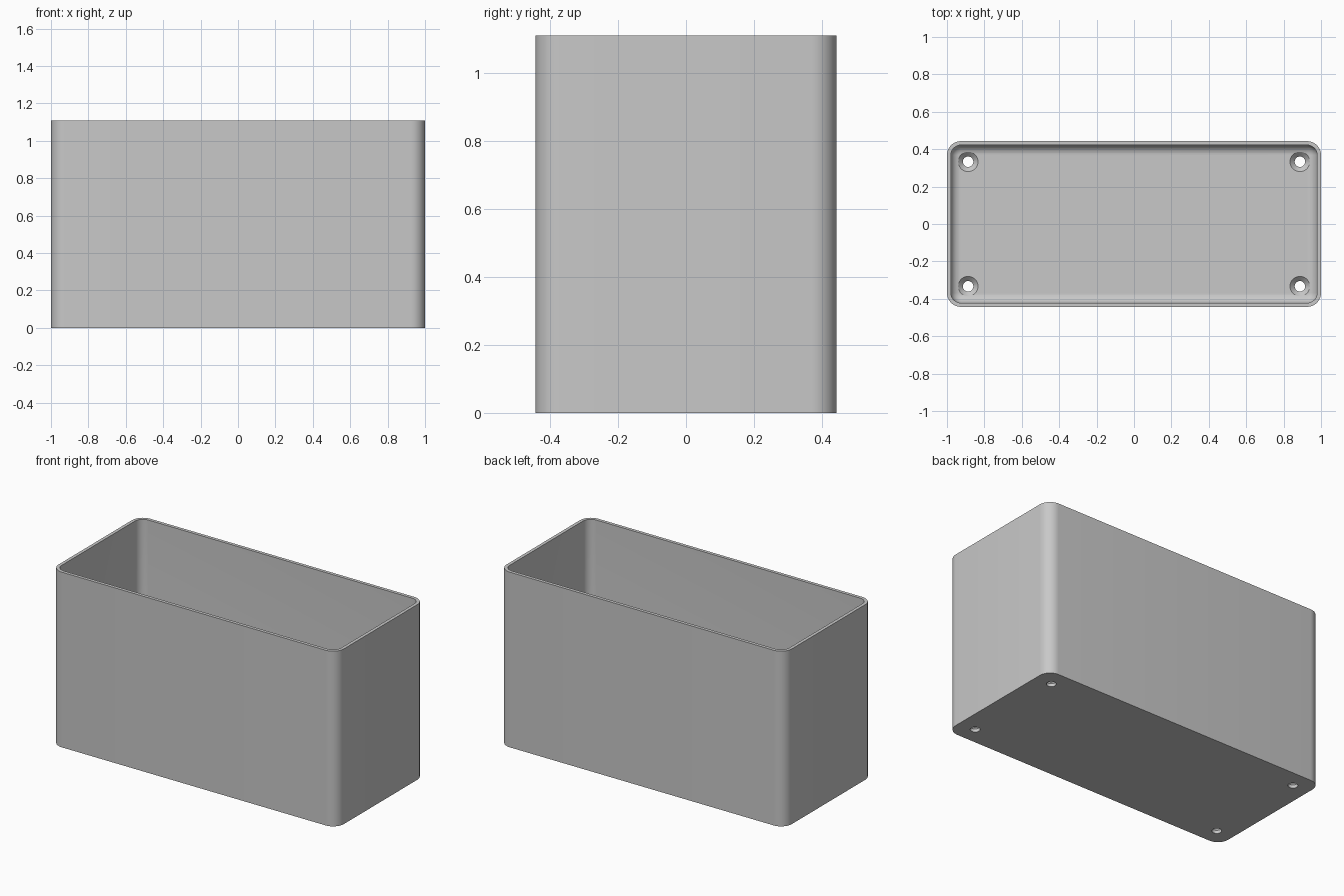
import bpy, bmesh, math
from mathutils import Vector

cube = bpy.data.objects.get("Cube")
if cube:
    bpy.data.objects.remove(cube)

HALF_X, HALF_Y, HEIGHT = 1.0, 0.443, 1.11
CORNER, WALL, FLOOR, FILLET = 0.075, 0.021, 0.045, 0.05
HOLE_X, HOLE_Y, HOLE_R, SINK_R = 0.887, 0.333, 0.028, 0.053

grey = bpy.data.materials.new("light grey plastic")
grey.use_nodes = True
colour = (0.58, 0.58, 0.58, 1)
grey.diffuse_color = colour
grey.node_tree.nodes["Principled BSDF"].inputs["Base Color"].default_value = colour


def rounded_ring(inset, z, steps=10):
    """Points of a rounded rectangle set in from the outer wall."""
    r = CORNER - inset
    cx, cy = HALF_X - CORNER, HALF_Y - CORNER
    points = []
    for corner, (sx, sy) in enumerate([(1, 1), (-1, 1), (-1, -1), (1, -1)]):
        for i in range(steps + 1):
            a = math.pi / 2 * (corner + i / steps)
            points.append(Vector((sx * cx + r * math.cos(a), sy * cy + r * math.sin(a), z)))
    return points


def loft(name, rings):
    """Skin a stack of rings and cap both ends."""
    bm = bmesh.new()
    loops = [[bm.verts.new(p) for p in ring] for ring in rings]
    for low, high in zip(loops, loops[1:]):
        n = len(low)
        for i in range(n):
            j = (i + 1) % n
            bm.faces.new((low[i], low[j], high[j], high[i]))
    bm.faces.new(loops[0][::-1])
    bm.faces.new(loops[-1])
    bmesh.ops.recalc_face_normals(bm, faces=bm.faces)
    mesh = bpy.data.meshes.new(name)
    bm.to_mesh(mesh)
    bm.free()
    obj = bpy.data.objects.new(name, mesh)
    bpy.context.collection.objects.link(obj)
    mesh.materials.append(grey)
    return obj


def circle(x, y, r, z, n=32):
    return [Vector((x + r * math.cos(t * math.tau / n), y + r * math.sin(t * math.tau / n), z))
            for t in range(n)]


# Open box: outer wall, rim, inner wall, filleted floor
rings = [rounded_ring(0, 0), rounded_ring(0, HEIGHT), rounded_ring(WALL, HEIGHT)]
for i in range(9):
    a = math.pi / 2 * i / 8
    rings.append(rounded_ring(WALL + FILLET * (1 - math.cos(a)),
                              FLOOR + FILLET * (1 - math.sin(a))))
box = loft("open_box", rings)

# Countersunk screw holes in the floor corners
sink_bottom = FLOOR - (SINK_R - HOLE_R)
for sx in (-1, 1):
    for sy in (-1, 1):
        x, y = sx * HOLE_X, sy * HOLE_Y
        cutter = loft("screw_hole_cutter", [
            circle(x, y, HOLE_R, -0.05), circle(x, y, HOLE_R, sink_bottom),
            circle(x, y, SINK_R, FLOOR), circle(x, y, SINK_R, FLOOR + 0.1)])
        cut = box.modifiers.new("screw_hole", "BOOLEAN")
        cut.operation = "DIFFERENCE"
        cut.solver = "EXACT"
        cut.object = cutter
        bpy.context.view_layer.objects.active = box
        bpy.ops.object.modifier_apply(modifier=cut.name)
        bpy.data.objects.remove(cutter)

# Smooth the rounded corners, keep the rim and holes crisp
bpy.ops.object.select_all(action="DESELECT")
box.select_set(True)
bpy.context.view_layer.objects.active = box
bpy.ops.object.shade_smooth_by_angle(angle=math.radians(30))
